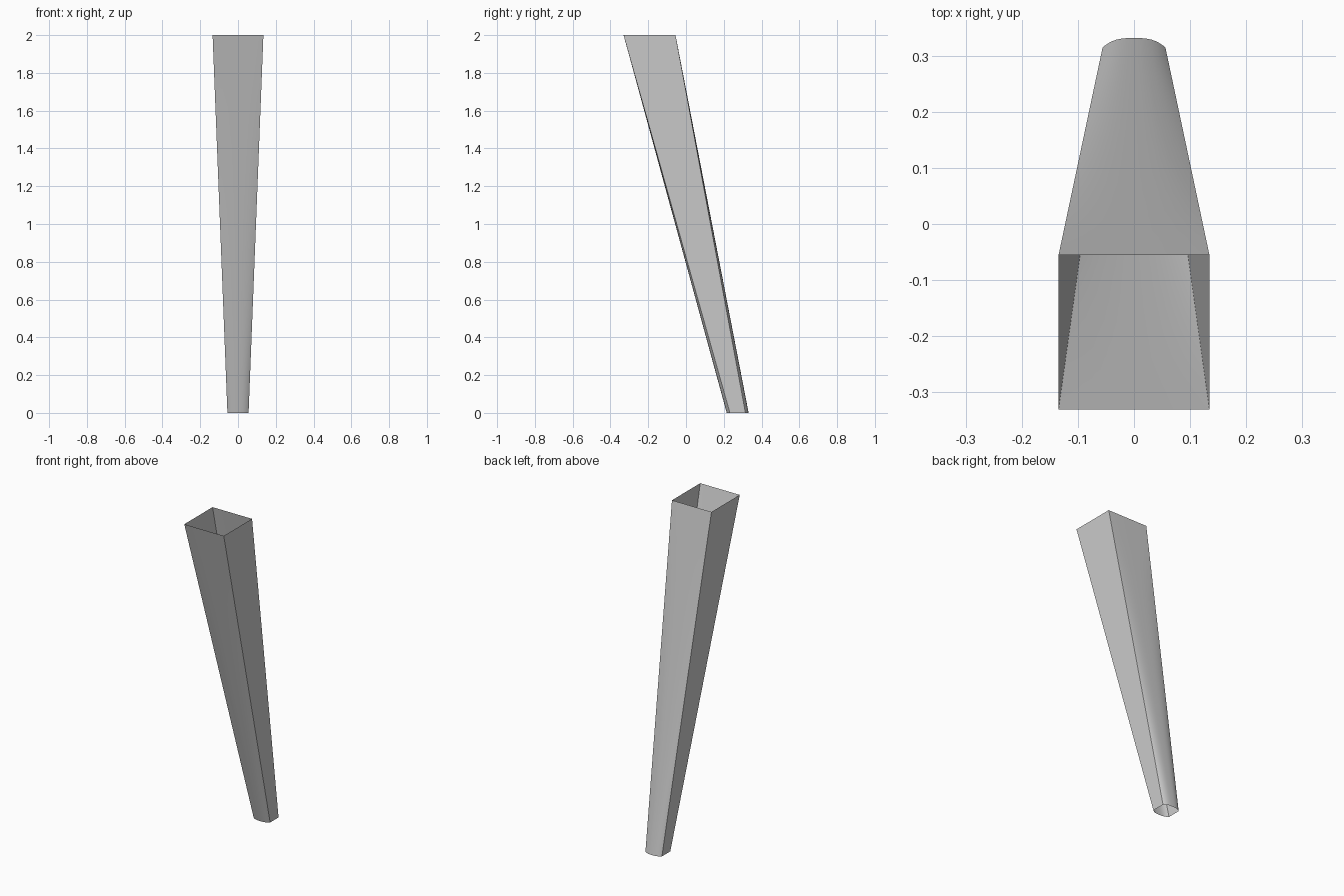
import bpy, bmesh, math

if "Cube" in bpy.data.objects:
    bpy.data.objects.remove(bpy.data.objects["Cube"])

SEG, ROWS = 16, 12           # divisions across the bowed faces / along the height


def section(t):
    """Closed outline at height fraction t: bowed and small below, square above."""
    z = 2.0 * t
    half_x = 0.056 + (0.1345 - 0.056) * t
    y_mid = 0.2735 + (-0.193 - 0.2735) * t
    half_y = 0.041 + (0.1375 - 0.041) * t
    bulge = 0.017 * (1 - t)
    us = [math.sin(math.pi / 2 * (2 * i / SEG - 1)) for i in range(SEG + 1)]
    prof = [(u, half_y + bulge * (1 - abs(u) ** 3)) for u in us]
    front = [(u * half_x, y_mid - d, z) for u, d in prof]
    back = [(-u * half_x, y_mid + d, z) for u, d in prof]
    return front + back


# Tapered, leaning leg shell, open at both ends
bm = bmesh.new()
rings = [[bm.verts.new(p) for p in section(r / ROWS)] for r in range(ROWS + 1)]
for lo, hi in zip(rings, rings[1:]):
    n = len(lo)
    for i in range(n):
        j = (i + 1) % n
        bm.faces.new((lo[i], lo[j], hi[j], hi[i]))
mesh = bpy.data.meshes.new("tapered_leg")
bm.to_mesh(mesh)
bm.free()

leg = bpy.data.objects.new("tapered_leg", mesh)
bpy.context.collection.objects.link(leg)
bpy.context.view_layer.objects.active = leg
leg.select_set(True)
bpy.ops.object.shade_smooth_by_angle(angle=math.radians(30))
